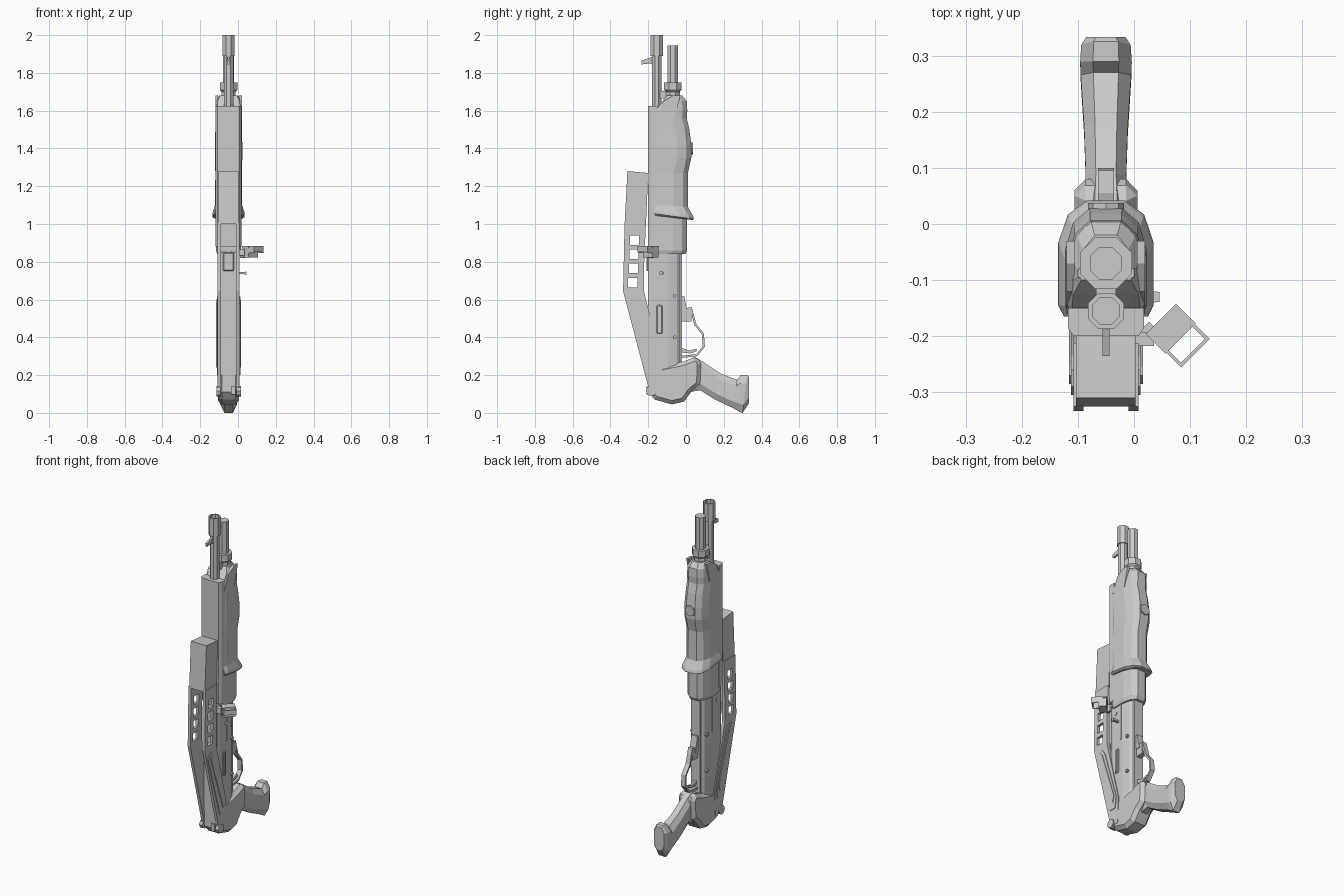
import bpy, bmesh, math
from mathutils import Matrix, Vector

if "Cube" in bpy.data.objects:
    bpy.data.objects.remove(bpy.data.objects["Cube"])

CX = -0.05  # centre plane of the gun


def finish(name, bm, bevel=0):
    bmesh.ops.recalc_face_normals(bm, faces=bm.faces)
    me = bpy.data.meshes.new(name)
    bm.to_mesh(me)
    bm.free()
    ob = bpy.data.objects.new(name, me)
    bpy.context.collection.objects.link(ob)
    if bevel:
        m = ob.modifiers.new("bevel", 'BEVEL')
        m.width, m.segments, m.limit_method, m.angle_limit = bevel, 1, 'ANGLE', math.radians(50)
    return ob


def loft(name, rings):
    """Skin a list of equal-length closed rings and cap the ends."""
    bm = bmesh.new()
    vs = [[bm.verts.new(p) for p in r] for r in rings]
    n = len(vs[0])
    for a, b in zip(vs, vs[1:]):
        for i in range(n):
            j = (i + 1) % n
            bm.faces.new((a[i], a[j], b[j], b[i]))
    bm.faces.new(vs[0])
    bm.faces.new(vs[-1])
    return finish(name, bm)


def prism(name, pts, x0, x1, bevel=0):
    """Extrude a side (y, z) profile between two x offsets from the centre plane."""
    ob = loft(name, [[(CX + x, y, z) for y, z in pts] for x in (x0, x1)])
    if bevel:
        m = ob.modifiers.new("bevel", 'BEVEL')
        m.width, m.segments, m.limit_method, m.angle_limit = bevel, 1, 'ANGLE', math.radians(60)
    return ob


def box(name, c, s, rot=0, bevel=0):
    bm = bmesh.new()
    bmesh.ops.create_cube(bm, size=1, matrix=Matrix.Translation(c)
                          @ Matrix.Rotation(rot, 4, 'Z') @ Matrix.Diagonal((*s, 1)))
    return finish(name, bm, bevel)


def tube(name, y, steps, n=8):
    """Vertical round part through (z, radius) steps."""
    ang = [2 * math.pi * (i + .5) / n for i in range(n)]
    return loft(name, [[(CX + r * math.cos(a), y + r * math.sin(a), z) for a in ang] for z, r in steps])


def pin(name, c, r, depth, axis='X', n=8):
    bm = bmesh.new()
    bmesh.ops.create_cone(bm, cap_ends=True, segments=n, radius1=r, radius2=r, depth=depth,
                          matrix=Matrix.Translation(c) @ Matrix.Rotation(math.pi / 2, 4, 'Y' if axis == 'X' else 'X'))
    return finish(name, bm)


def band(name, path, t, hw):
    """Strip of thickness t following a (y, z) path."""
    inner = []
    for i, p in enumerate(path):
        a, b = Vector(path[max(i - 1, 0)]), Vector(path[min(i + 1, len(path) - 1)])
        d = (b - a).normalized()
        inner.append((p[0] + d.y * t, p[1] - d.x * t))
    return loft(name, [[(CX - hw, *p), (CX + hw, *p), (CX + hw, *q), (CX - hw, *q)]
                       for p, q in zip(path, inner)])


def section(z, hw, yf, yb, tilt=0):
    """Eight-sided body section, flat at the front and rounded at the back."""
    half = [(.88 * hw, yf), (hw, yf + .02), (hw, yb - .075), (.8 * hw, yb - .025), (.4 * hw, yb)]
    pts = half + [(-x, y) for x, y in reversed(half)]
    return [(CX + x, y, z + tilt * (y - yf)) for x, y in pts]


# barrel, muzzle and magazine tube
tube("barrel", -.155, [(.8, .027), (1.89, .027), (1.89, .035), (2.0, .035), (2.0, .026), (1.93, .026)])
tube("magazine_tube", -.07, [(.8, .031), (1.945, .031)])
tube("magazine_clamp", -.07, [(1.66, .04), (1.70, .04), (1.71, .05), (1.75, .05), (1.75, .03)])
box("barrel_link", (CX, -.115, 1.685), (.035, .06, .04))
prism("front_sight", [(-.17, 1.84), (-.19, 1.85), (-.235, 1.845), (-.235, 1.865), (-.19, 1.88), (-.17, 1.89)], -.006, .006)

# fore-end with finger swell and flared lip
loft("fore_end", [section(*s) for s in [
    (1.045, .075, -.165, .035, -.12), (1.055, .085, -.165, .042, -.14), (1.07, .083, -.165, .038, -.14),
    (1.10, .072, -.165, .01, -.05), (1.27, .070, -.165, .01), (1.35, .073, -.165, .028), (1.42, .073, -.165, .028),
    (1.50, .070, -.165, .018), (1.56, .070, -.165, .004), (1.60, .070, -.16, .007), (1.65, .066, -.125, .004),
    (1.68, .050, -.10, -.02)]])
pin("fore_end_button", (CX, .022, 1.40), .032, .03, 'Y')
for s in (-1, 1):
    prism("fore_end_ear", [(-.16, 1.56), (-.06, 1.56), (-.03, 1.68), (-.07, 1.68), (-.12, 1.65)], s * .055, s * .07)

# heat shield over the barrel, and the receiver
loft("heat_shield", [[(CX + x, y, z) for x, y in
     [(-.058, -.2), (.058, -.2), (.068, -.185), (.068, -.15), (-.068, -.15), (-.068, -.185)]] for z in (.88, 1.625)])
loft("receiver_front", [section(.84, .06, -.175, -.005), section(.86, .066, -.18, .005), section(1.06, .066, -.18, .005)])
loft("receiver", [section(.2, .053, -.2, -.022), section(.85, .053, -.2, -.022)])
box("receiver_rail", (CX, -.035, .54), (.06, .03, .6))
box("rear_sight_base", (CX, -.2, .80), (.06, .02, .1), bevel=.006)

# side details of the receiver
box("ejection_slot", (CX + .053, -.14, .495), (.012, .03, .15), bevel=.004)
box("slot_groove", (CX + .06, -.14, .495), (.006, .008, .13))
prism("side_panel_line", [(-.115, .84), (-.105, .84), (-.105, .62), (-.115, .62)], -.056, .056)
for y, z in ((-.06, .40), (-.06, .62), (-.15, .80)):
    pin("receiver_pin", (CX, y, z), .01, .114)
loft("bolt_handle", [[(x, y, z) for y, z in
     [(-.13 - r, .74 - t), (-.13 + r, .74 - t), (-.13 + r, .74 + t), (-.13 - r, .74 + t)]]
     for x, r, t in ((0, .007, .005), (.025, .007, .005), (.03, .01, .006), (.045, .009, .008))])

# carrying hook beside the stock, turned 45 degrees
R = math.radians(-45)


def hook(name, u, v, z, su, sv, sz):
    c = Vector((.05, -.171, z)) + Matrix.Rotation(R, 3, 'Z') @ Vector((u, v, 0))
    box(name, c, (su, sv, sz), R)


hook("hook_block", .022, 0, .85, .044, .072, .055)
hook("hook_top_plate", .022, 0, .878, .05, .076, .01)
for s in (-1, 1):
    hook("hook_side", .06, s * .033, .865, .045, .006, .035)
hook("hook_end", .081, 0, .868, .006, .072, .03)
hook("hook_tab", -.004, -.03, .84, .02, .022, .04)
box("hook_mount", (.018, -.205, .85), (.035, .025, .035))

# folded stock: shoulder pad, two pierced side plates
prism("stock_pad", [(-.31, 1.28), (-.2, 1.27), (-.212, 1.0), (-.325, 1.0)], -.053, .053)
bm = bmesh.new()
for i in range(4):
    bmesh.ops.create_cube(bm, size=1, matrix=Matrix.Translation((CX, -.273 - .003 * i, .915 - .075 * i))
                          @ Matrix.Diagonal((.3, .048, .05, 1)))
cutter = finish("stock_hole_cutter", bm)
cutter.hide_render = True
cutter.hide_set(True)
plate = [(-.325, 1.01), (-.212, 1.01), (-.222, .78), (-.222, .64), (-.125, .26), (-.13, .1), (-.19, .1), (-.333, .645)]
for s in (-1, 1):
    ob = prism("stock_side_plate", plate, s * .04, s * .058)
    m = ob.modifiers.new("holes", 'BOOLEAN')
    m.object, m.operation, m.solver = cutter, 'DIFFERENCE', 'EXACT'
    # tapered raised rib with a narrow groove strip
    prism("stock_rib", [(-.305, .58), (-.29, .61), (-.26, .615), (-.235, .58), (-.14, .27), (-.15, .2), (-.19, .2)],
          s * .056, s * .062)
    prism("stock_rib_core", [(-.285, .58), (-.27, .6), (-.255, .58), (-.155, .28), (-.165, .24)], s * .06, s * .066)
    pin("stock_pivot", (CX + s * .054, -.185, .115), .027, .022)

# rear block and pistol grip
prism("rear_block", [(-.2, .11), (-.165, .07), (-.075, .045), (-.01, .06), (.03, .115), (.075, .15), (.08, .26),
                     (.06, .30), (-.02, .27), (-.115, .25), (-.2, .23)], -.056, .056, .02)
gr = [  # (y, z) front edge, back edge, half width
    ((.02, .11), (.04, .30), .04), ((.075, .12), (.09, .27), .036), ((.155, .07), (.18, .21), .039),
    ((.25, .025), (.27, .175), .045), ((.285, .005), (.29, .2), .046), ((.30, .0), (.325, .2), .044),
    ((.333, .05), (.333, .19), .035)]
rings = []
for a, b, w in gr:
    a, b = Vector(a), Vector(b)
    rings.append([(CX + k * w, *a.lerp(b, t)) for k, t in
                  [(-.5, 0), (.5, 0), (1, .22), (1, .78), (.5, 1), (-.5, 1), (-1, .78), (-1, .22)]])
loft("pistol_grip", rings)
box("sling_swivel", (CX + .025, -.2, .12), (.025, .02, .045))

# trigger guard, trigger and safety lever
band("trigger_guard", [(-.03, .55), (.03, .56), (.055, .47), (.095, .42), (.1, .35), (.06, .30), (-.03, .29)], .012, .014)
box("guard_front_block", (CX, 0, .52), (.032, .06, .07))
prism("trigger", [(-.03, .345), (.02, .33), (.055, .34), (.055, .325), (.02, .315), (-.03, .32)], -.007, .007)
prism("safety_lever", [(-.03, .62), (-.01, .62), (0, .57), (.01, .53), (-.03, .53)], -.02, .02)
